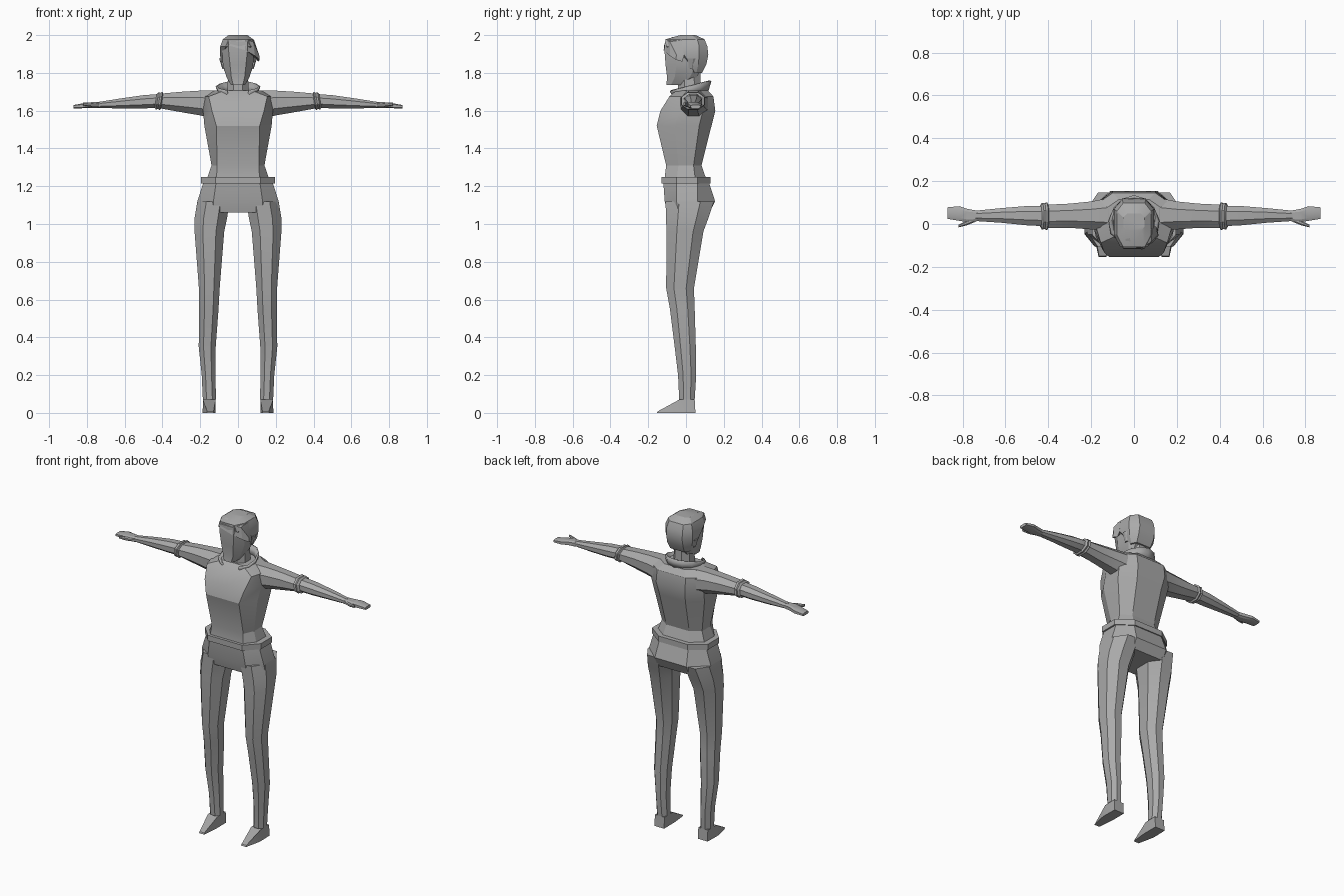
import bpy, bmesh, math

grey = bpy.data.materials.new("plain_grey")
grey.diffuse_color = (0.4, 0.4, 0.4, 1)


def finish(name, bm, angle=22):
    bmesh.ops.recalc_face_normals(bm, faces=bm.faces)
    me = bpy.data.meshes.new(name)
    bm.to_mesh(me)
    bm.free()
    me.materials.append(grey)
    ob = bpy.data.objects.new(name, me)
    bpy.context.collection.objects.link(ob)
    bpy.ops.object.select_all(action='DESELECT')
    ob.select_set(True)
    bpy.context.view_layer.objects.active = ob
    bpy.ops.object.shade_smooth_by_angle(angle=math.radians(angle))
    return ob


def loft(name, rings, closed=True, caps=True):
    """Skin a list of equal-length point rings."""
    bm = bmesh.new()
    vs = [[bm.verts.new(p) for p in r] for r in rings]
    n = len(vs[0])
    for a, b in zip(vs, vs[1:]):
        for i in range(n if closed else n - 1):
            j = (i + 1) % n
            bm.faces.new((a[i], a[j], b[j], b[i]))
    if caps:
        bm.faces.new(vs[0])
        bm.faces.new(vs[-1])
    return finish(name, bm)


def body_ring(z, f, yf, w, ya, yb, b, yk, tilt=0.0):
    """Symmetric section: front half width/y, side half width/ys, back half width/y."""
    half = [(f, yf), (w, ya), (w, yb), (b, yk)]
    pts = [(0, yf)] + half + [(0, yk)] + [(-x, y) for x, y in reversed(half)]
    return [(x, y, z + tilt * y) for x, y in pts]


def octagon(a0, a1, b0, b1, cut=0.28):
    da, db = (a1 - a0) * cut, (b1 - b0) * cut
    return [(a0 + da, b0), (a1 - da, b0), (a1, b0 + db), (a1, b1 - db),
            (a1 - da, b1), (a0 + da, b1), (a0, b1 - db), (a0, b0 + db)]


def limb_x(name, s, rows, cut=0.28):
    """Limb along x; rows are x, y0, y1, z0, z1."""
    loft(name, [[(s * x, y, z) for y, z in octagon(y0, y1, z0, z1, cut)]
                for x, y0, y1, z0, z1 in rows])


def limb_z(name, s, rows, cut=0.28):
    """Limb along z; rows are z, x0, x1, y0, y1."""
    loft(name, [[(s * x, y, z) for x, y in octagon(x0, x1, y0, y1, cut)]
                for z, x0, x1, y0, y1 in rows])


# Shirt body
loft("shirt", [body_ring(*r) for r in [
    (1.23, .115, -.115, .168, -.05, .05, .09, .110),
    (1.31, .110, -.105, .140, -.04, .04, .08, .082),
    (1.52, .115, -.155, .178, -.06, .07, .09, .135),
    (1.60, .138, -.135, .185, -.03, .09, .10, .155),
    (1.675, .155, -.088, .178, -.01, .09, .10, .145),
    (1.708, .070, -.050, .120, .00, .08, .07, .115)]])

# Waistband and pelvis
loft("waistband", [body_ring(z, .12, -.13, .195, -.05, .06, .10, .13)
                   for z in (1.215, 1.25)])
loft("pelvis", [body_ring(*r) for r in [
    (1.225, .115, -.120, .182, -.05, .06, .10, .120),
    (1.12, .130, -.113, .215, -.05, .06, .11, .154),
    (1.06, .130, -.098, .222, -.04, .06, .11, .125)]])

# Neck, head and hair
limb_z("neck", 1, [(1.66, -.06, .06, -.045, .08), (1.82, -.05, .05, -.04, .075)])
loft("head", [body_ring(*r) for r in [
    (1.735, .025, -.104, .036, -.08, -.03, .025, -.01),
    (1.775, .035, -.100, .060, -.06, .02, .045, .055),
    (1.84, .042, -.108, .080, -.05, .05, .05, .095),
    (1.92, .050, -.114, .085, -.05, .06, .05, .105),
    (1.965, .050, -.112, .078, -.05, .06, .05, .095),
    (1.99, .040, -.050, .060, -.03, .04, .04, .070)]])
loft("hair", [body_ring(*r) for r in [
    (1.80, .055, .040, .066, .045, .055, .05, .085),
    (1.845, .070, .015, .088, .025, .065, .055, .108),
    (1.895, .080, -.025, .095, -.01, .07, .055, .118),
    (1.94, .065, -.106, .094, -.05, .07, .055, .113),
    (1.978, .050, -.108, .080, -.05, .06, .05, .098),
    (2.0, .035, -.030, .050, -.01, .03, .03, .050)]])

# Fringe swept towards +x
loft("fringe", [
    [(-.05, -.116, 1.945), (-.05, -.09, 1.945), (-.04, -.07, 1.99), (-.04, -.105, 1.975)],
    [(.04, -.118, 1.92), (.05, -.06, 1.92), (.05, -.05, 1.99), (.04, -.108, 1.975)],
    [(.09, -.085, 1.89), (.09, -.02, 1.88), (.085, -.02, 1.975), (.08, -.085, 1.965)],
    [(.115, -.055, 1.87), (.108, -.02, 1.86), (.10, -.01, 1.89), (.112, -.05, 1.895)]])

# Collar, open at the throat
bottom, top = [], []
for i in range(11):
    t = math.radians(-62 + 304 * i / 10)
    c, k = math.cos(t), (math.sin(t) + 1) / 2
    bottom.append((.085 * c, .025 + .08 * math.sin(t), 1.655 + .045 * k))
    top.append(((.125 - .035 * k) * c, .015 + .108 * math.sin(t), 1.705 + .055 * k))
collar = loft("collar", [bottom, top], closed=False, caps=False)
mod = collar.modifiers.new("thickness", 'SOLIDIFY')
mod.thickness = .012

for s, side in ((1, "left"), (-1, "right")):
    # Sleeve, rolled cuff, forearm, hand and thumb
    limb_x(side + "_sleeve", s, [
        (.10, -.04, .125, 1.55, 1.708), (.20, -.025, .105, 1.575, 1.706),
        (.30, -.018, .095, 1.592, 1.700), (.41, -.018, .090, 1.612, 1.690)])
    loft(side + "_cuff", [
        [(s * (x + .25 * (z - 1.65) * -.6), y, z) for y, z in octagon(*b)]
        for x, b in ((.402, (-.018, .09, 1.61, 1.69)), (.408, (-.027, .1, 1.603, 1.70)),
                     (.418, (-.022, .095, 1.609, 1.694)), (.428, (-.025, .098, 1.606, 1.697)),
                     (.436, (-.012, .086, 1.615, 1.688)))])
    limb_x(side + "_forearm", s, [
        (.42, -.010, .085, 1.615, 1.688), (.50, -.006, .084, 1.612, 1.682),
        (.62, .006, .074, 1.612, 1.665), (.74, .014, .062, 1.614, 1.646)])
    limb_x(side + "_hand", s, [
        (.73, .014, .062, 1.614, 1.646), (.775, .008, .070, 1.614, 1.645),
        (.815, .015, .083, 1.613, 1.640), (.87, .024, .078, 1.612, 1.630)], .2)
    limb_x(side + "_thumb", s, [
        (.735, .012, .035, 1.618, 1.640), (.78, -.006, .016, 1.620, 1.642),
        (.82, -.016, -.004, 1.628, 1.642)])

    # Ear
    limb_z(side + "_ear", s, [
        (1.82, .070, .082, .015, .035), (1.875, .075, .100, .010, .050)])

    # Trouser leg
    limb_z(side + "_leg", s, [
        (1.12, .045, .215, -.108, .148), (1.03, .058, .230, -.106, .118),
        (.96, .073, .230, -.103, .092), (.66, .097, .207, -.105, .042),
        (.55, .103, .206, -.085, .046), (.35, .118, .208, -.060, .052),
        (.20, .120, .192, -.042, .054), (.07, .116, .186, -.036, .046)])

    # Pointed shoe
    bm = bmesh.new()
    shoe = [(.118, .05, 0), (.186, .05, 0), (.188, -.05, 0), (.165, -.155, 0),
            (.128, -.155, 0), (.118, -.05, 0)]
    upper = [(.118, .046, .07), (.184, .046, .07), (.184, -.036, .07), (.163, -.15, .008),
             (.130, -.15, .008), (.118, -.036, .07)]
    bm.free()
    loft(side + "_shoe", [[(s * x, y, z) for x, y, z in r] for r in (shoe, upper)])
